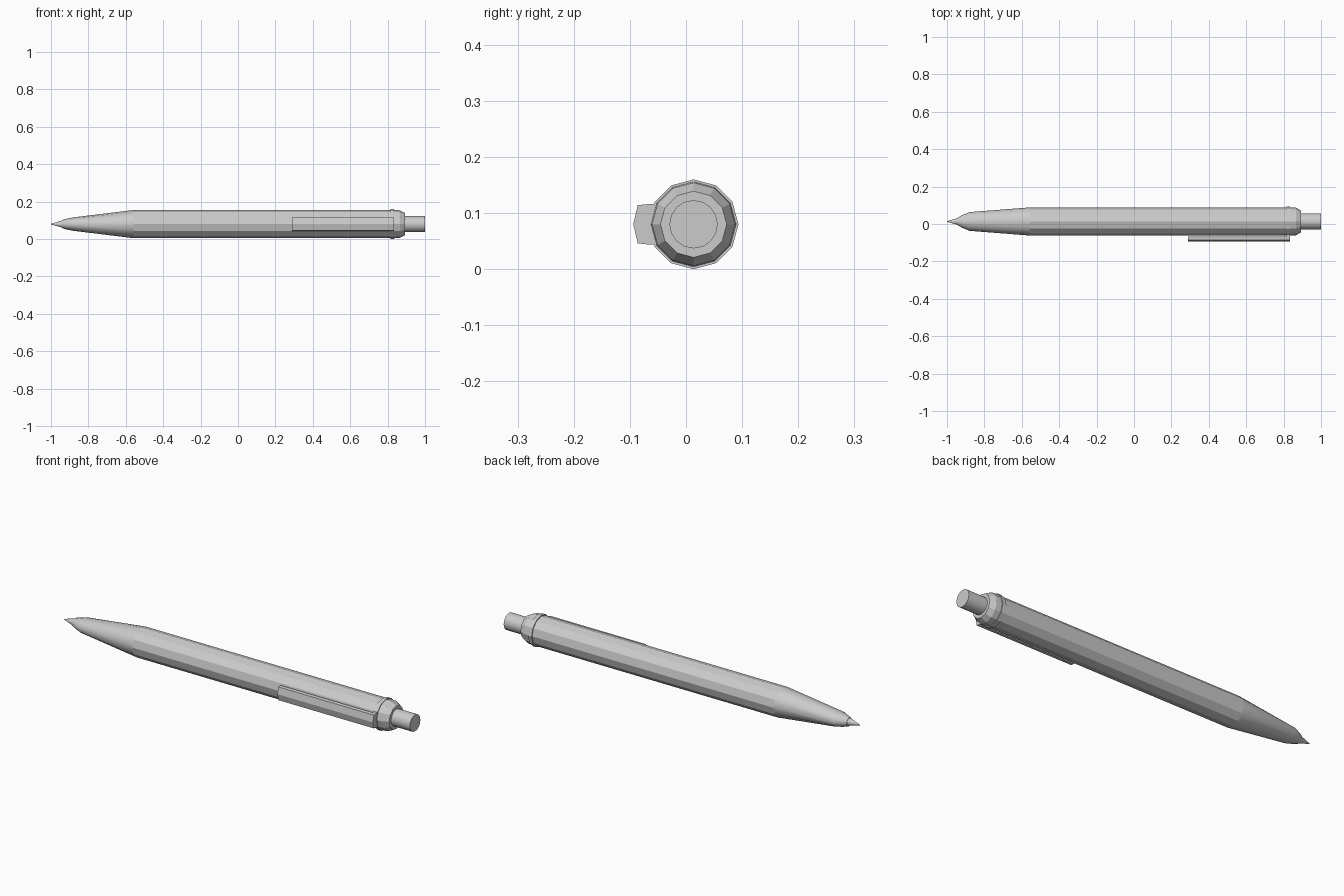
import bpy, bmesh, math

if "Cube" in bpy.data.objects:
    bpy.data.objects.remove(bpy.data.objects["Cube"])

CY, CZ = 0.0135, 0.08   # pen axis


def make_object(name, bm):
    bmesh.ops.recalc_face_normals(bm, faces=bm.faces)
    mesh = bpy.data.meshes.new(name)
    bm.to_mesh(mesh)
    bm.free()
    obj = bpy.data.objects.new(name, mesh)
    bpy.context.collection.objects.link(obj)
    return obj


def loft(name, stations, sides=12, smooth=False):
    """Skin elliptical rings (x, y radius, z radius) along the pen axis."""
    bm = bmesh.new()
    rings = []
    for x, ry, rz in stations:
        angles = [2 * math.pi * i / sides for i in range(sides)]
        rings.append([bm.verts.new((x, CY + ry * math.cos(a), CZ + rz * math.sin(a)))
                      for a in angles])
    for a, b in zip(rings, rings[1:]):
        for i in range(sides):
            j = (i + 1) % sides
            face = bm.faces.new((a[i], a[j], b[j], b[i]))
            face.smooth = smooth
    bm.faces.new(rings[0])
    bm.faces.new(rings[-1])
    bmesh.ops.remove_doubles(bm, verts=bm.verts, dist=0.0002)
    return make_object(name, bm)


def revolve(name, profile, sides=12, smooth=False):
    return loft(name, [(x, r, r) for x, r in profile], sides, smooth)


def extrude_x(name, section, x0, x1):
    """Extrude a (y, z) section along the pen."""
    bm = bmesh.new()
    face = bm.faces.new([bm.verts.new((x0, y, CZ + z)) for y, z in section])
    new = bmesh.ops.extrude_face_region(bm, geom=[face])["geom"]
    moved = [v for v in new if isinstance(v, bmesh.types.BMVert)]
    bmesh.ops.translate(bm, verts=moved, vec=(x1 - x0, 0, 0))
    return make_object(name, bm)


# Faceted barrel
revolve("barrel", [(-0.56, 0.075), (0.82, 0.075)])

# Nose cone, slightly flattened near the point
loft("nose_cone", [(-0.94, 0.022, 0.022), (-0.92, 0.033, 0.028),
                   (-0.88, 0.050, 0.036), (-0.56, 0.075, 0.075)], smooth=True)

# Writing point
revolve("writing_point", [(-1.0, 0.0015), (-0.93, 0.022)], smooth=True)

# Collar and bevelled end cap
revolve("collar", [(0.815, 0.08), (0.835, 0.08)])
revolve("end_cap", [(0.83, 0.076), (0.865, 0.074), (0.893, 0.059)])

# Push button
revolve("push_button", [(0.88, 0.043), (1.0, 0.043)], 16).data.shade_smooth()
bpy.context.view_layer.objects.active = bpy.data.objects["push_button"]
bpy.context.view_layer.objects.active.select_set(True)
bpy.ops.object.shade_smooth_by_angle(angle=math.radians(40))

# Pocket clip: thin strip with a ridged front, and the block joining it to the barrel
extrude_x("clip", [(-0.068, 0.036), (-0.086, 0.034), (-0.094, 0.0),
                   (-0.086, -0.034), (-0.068, -0.036)], 0.29, 0.835)
extrude_x("clip_mount", [(-0.04, 0.037), (-0.07, 0.036), (-0.07, -0.036), (-0.04, -0.037)],
          0.815, 0.834)
